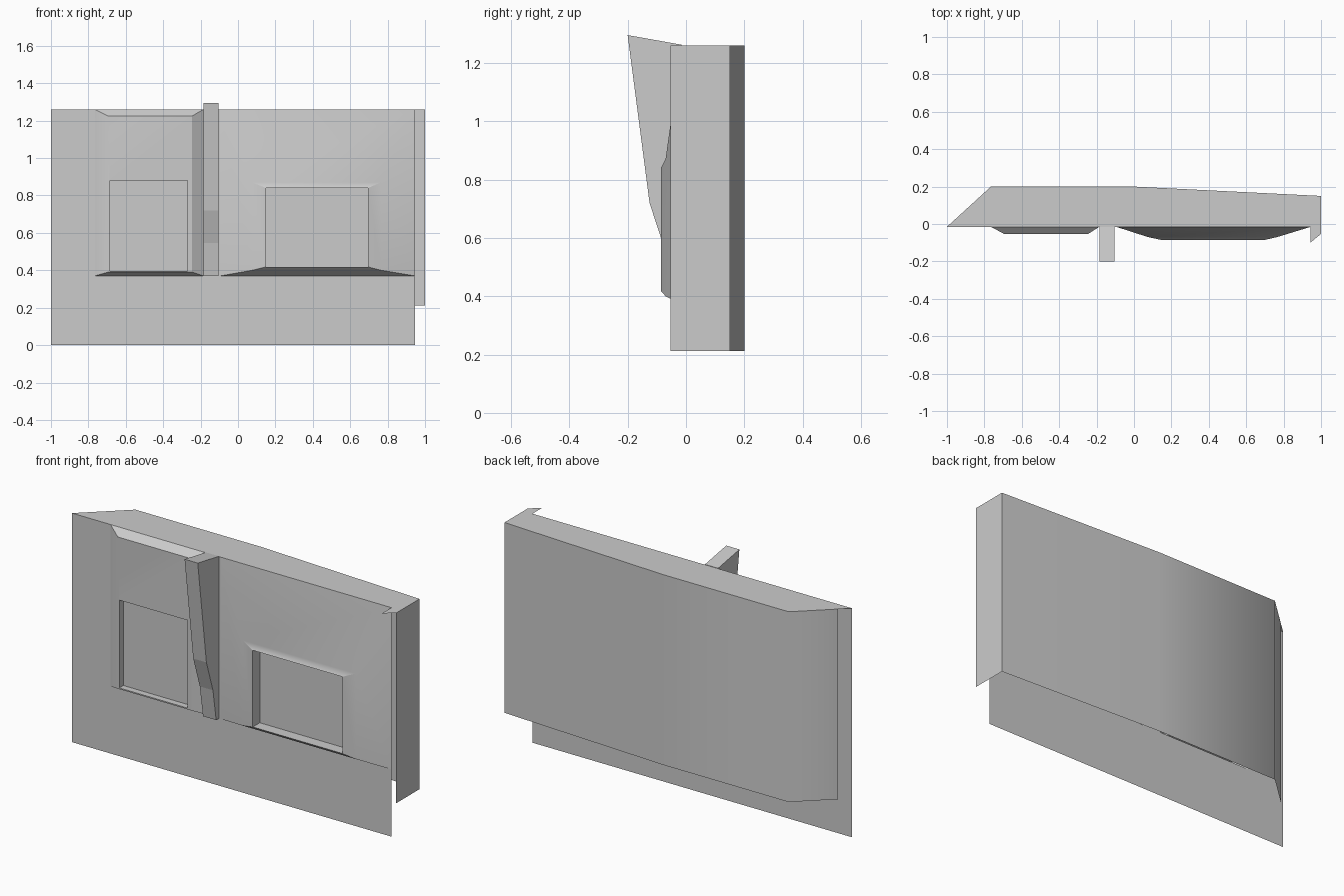
import bpy
import math

if "Cube" in bpy.data.objects:
    bpy.data.objects.remove(bpy.data.objects["Cube"])

FRONT = -0.015   # plane of the flat front panel
TOP = 1.26       # height of the roof
SILL = 0.37      # height where the bulges begin


def make(name, verts, faces, smooth=None):
    mesh = bpy.data.meshes.new(name)
    mesh.from_pydata(verts, [], faces)
    mesh.update()
    obj = bpy.data.objects.new(name, mesh)
    bpy.context.collection.objects.link(obj)
    if smooth:
        bpy.ops.object.select_all(action='DESELECT')
        obj.select_set(True)
        bpy.context.view_layer.objects.active = obj
        bpy.ops.object.shade_smooth_by_angle(angle=math.radians(smooth))
    return obj


def panel(name, x0, x1, z0, z1):
    """Flat sheet in the front plane."""
    make(name, [(x0, FRONT, z0), (x1, FRONT, z0), (x1, FRONT, z1), (x0, FRONT, z1)],
         [(0, 1, 2, 3)])


def nested_rings(name, rings, smooth):
    """Rectangles (x0, x1, z0, z1, y) joined from outside in, the last one filled."""
    verts, faces = [], []
    for x0, x1, z0, z1, y in rings:
        verts += [(x0, y, z0), (x1, y, z0), (x1, y, z1), (x0, y, z1)]
    for r in range(len(rings) - 1):
        a, b = 4 * r, 4 * r + 4
        for i in range(4):
            j = (i + 1) % 4
            faces.append((a + i, a + j, b + j, b + i))
    n = len(verts)
    faces.append((n - 4, n - 3, n - 2, n - 1))
    make(name, verts, faces, smooth)


# Flat front panels around the bulges
panel("lower_front_panel", -1, 0.945, 0, SILL)
panel("left_front_panel", -1, -0.765, SILL, TOP)
panel("middle_front_panel", -0.185, -0.095, SILL, TOP)

# Left bulge with a recessed window
nested_rings("left_window_bulge", [
    (-0.765, -0.185, SILL, TOP, FRONT),
    (-0.695, -0.245, 0.39, 1.225, -0.053),
    (-0.685, -0.27, 0.397, 0.88, -0.053),
    (-0.685, -0.27, 0.397, 0.88, -0.018)], 30)

# Right bulge, softly stepped, with a recessed window
nested_rings("right_window_bulge", [
    (-0.095, 0.945, SILL, TOP, FRONT),
    (0.075, 0.765, 0.40, 0.87, -0.07),
    (0.15, 0.695, 0.418, 0.84, -0.086),
    (0.15, 0.695, 0.418, 0.84, -0.025)], 30)

# Pillar: side profile (y, z) extruded across x
profile = [(FRONT, SILL), (FRONT, 1.262), (-0.2, 1.295), (-0.125, 0.72),
           (-0.068, 0.545), (-0.04, SILL)]
n = len(profile)
make("pillar",
     [(x, y, z) for x in (-0.185, -0.105) for y, z in profile],
     [tuple(range(n))[::-1], tuple(range(n, 2 * n))] +
     [(i, (i + 1) % n, n + (i + 1) % n, n + i) for i in range(n)])

# Flat roof, with the small lip at the right end
roof = [(-1, FRONT), (0.945, FRONT), (0.945, -0.098), (1, -0.053),
        (1, 0.15), (0, 0.2), (-0.765, 0.2)]
make("roof", [(x, y, TOP) for x, y in roof], [tuple(range(len(roof)))])

# Open back wall running from the right end round to the left chamfer
path = [(1, -0.053), (1, 0.15), (0, 0.2), (-0.765, 0.2), (-0.948, 0.032)]
m = len(path)
make("back_wall",
     [(x, y, z) for z in (0.213, TOP) for x, y in path],
     [(i, i + 1, m + i + 1, m + i) for i in range(m - 1)], 50)
